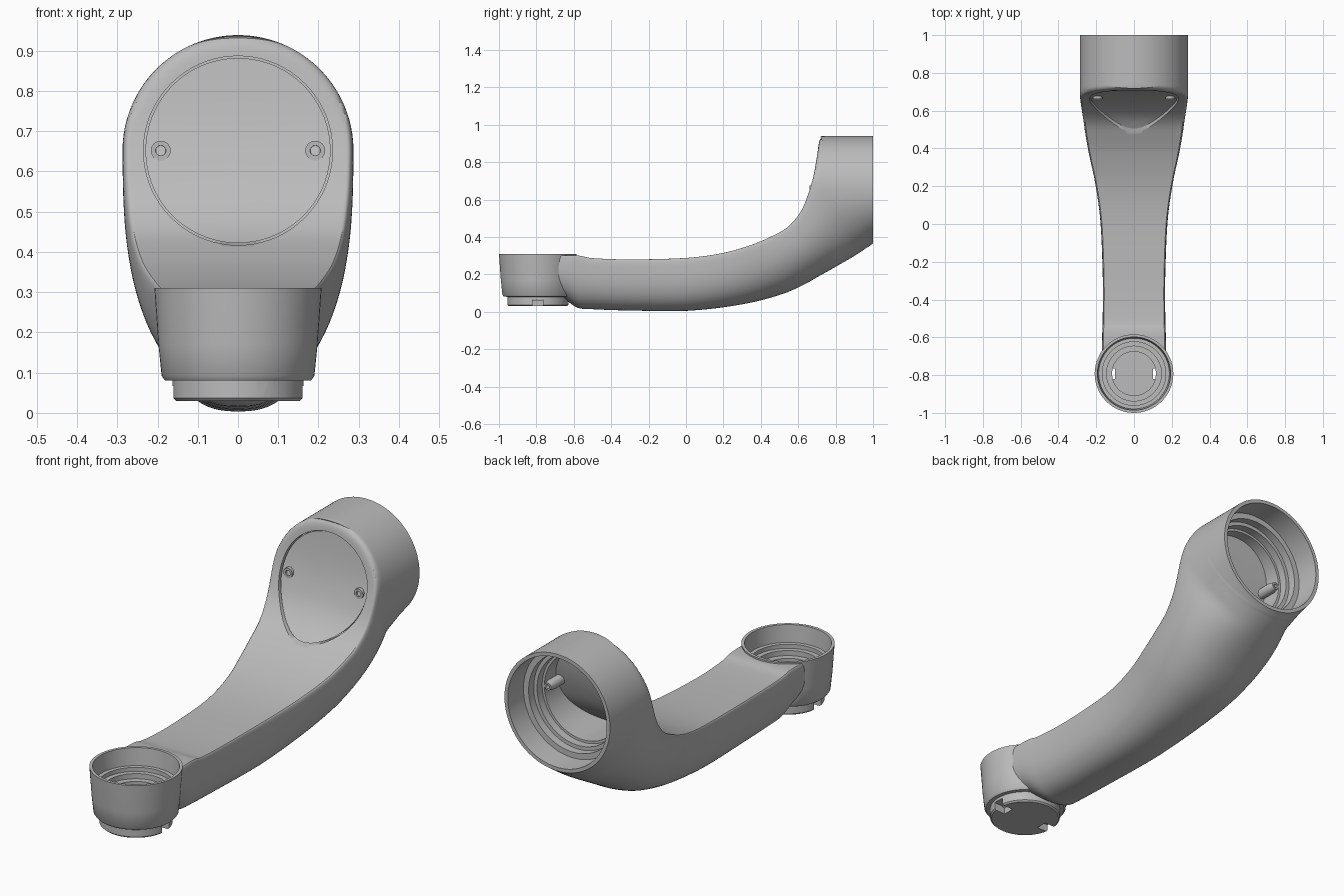
import bpy, bmesh, math

if "Cube" in bpy.data.objects:
    bpy.data.objects.remove(bpy.data.objects["Cube"])

grey = bpy.data.materials.new("satin_grey")
grey.diffuse_color = (0.5, 0.5, 0.5, 1)
grey.use_nodes = True
grey.node_tree.nodes["Principled BSDF"].inputs["Base Color"].default_value = grey.diffuse_color


def loft(name, rings):
    """Skin a list of equal-length point rings and cap both ends."""
    bm = bmesh.new()
    vs = [[bm.verts.new(p) for p in ring] for ring in rings]
    n = len(rings[0])
    for a, b in zip(vs, vs[1:]):
        for i in range(n):
            j = (i + 1) % n
            bm.faces.new((a[i], a[j], b[j], b[i]))
    bm.faces.new(vs[0][::-1])
    bm.faces.new(vs[-1])
    bmesh.ops.recalc_face_normals(bm, faces=bm.faces)
    me = bpy.data.meshes.new(name)
    bm.to_mesh(me)
    bm.free()
    me.materials.append(grey)
    ob = bpy.data.objects.new(name, me)
    bpy.context.collection.objects.link(ob)
    return ob


def lathe(name, profile, centre, axis="z", seg=72):
    """Revolve (radius, height) points about a vertical or y axis."""
    rings = []
    for r, h in profile:
        ring = []
        for i in range(seg):
            a = 2 * math.pi * (i + 0.5) / seg
            u, v = r * math.cos(a), r * math.sin(a)
            if axis == "z":
                ring.append((centre[0] + u, centre[1] + v, h))
            else:
                ring.append((centre[0] + u, h, centre[1] + v))
        rings.append(ring)
    return loft(name, rings)


def boolean(target, tool, op):
    m = target.modifiers.new("cut", "BOOLEAN")
    m.object, m.operation, m.solver = tool, op, "EXACT"
    bpy.context.view_layer.objects.active = target
    bpy.ops.object.modifier_apply(modifier=m.name)
    bpy.data.objects.remove(tool)


def smin(a, b, k):
    h = max(k - abs(a - b), 0) / k
    return min(a, b) - h * h * k / 4


# Arm sections: upper y, upper z, lower y, lower z, half width
KEYS = [(-.79, .300, -.79, .10, .17), (-.66, .302, -.66, .07, .17),
        (-.57, .300, -.58, .022, .168), (-.5, .287, -.5, .014, .166),
        (-.3, .28, -.3, .007, .165), (0, .288, .02, .006, .177),
        (.2, .315, .3, .04, .205), (.35, .358, .5, .09, .238),
        (.45, .40, .62, .14, .257), (.54, .45, .71, .19, .27),
        (.61, .53, .79, .235, .281), (.65, .62, .86, .275, .286),
        (.68, .72, .91, .305, .287), (.70, .83, .945, .328, .287),
        (.71, .90, .965, .342, .287), (.72, .945, .978, .35, .287),
        (.745, .98, .985, .355, .287), (1, 1.02, 1, .365, .287)]
HEAD_Z, HEAD_R, STEPS = .652, .287, 4


def catmull(a, b, c, d, t):
    return .5 * (2 * b + (c - a) * t + (2 * a - 5 * b + 4 * c - d) * t * t
                 + (3 * b - a - 3 * c + d) * t ** 3)


sections = []
for i in range(len(KEYS) - 1):
    k = [KEYS[min(max(i + o, 0), len(KEYS) - 1)] for o in (-1, 0, 1, 2)]
    for s in range(STEPS):
        t = s / STEPS
        if i == len(KEYS) - 2:   # straight run of the round head
            sections.append([b + (c - b) * t for b, c in zip(k[1], k[2])])
        else:
            sections.append([catmull(*q, t) for q in zip(*k)])
sections.append(list(KEYS[-1]))


def arm_ring(yu, zu, yl, zl, w, n=128):
    """Round underside, flat upper face with softened corners."""
    zm = smin(HEAD_Z, zu - .05, .05)
    ring = []
    top = min(zu, HEAD_Z + HEAD_R)
    e = 2 / (2.5 - .5 * min(max(yu, 0), 1))
    for i in range(n):
        a = 2 * math.pi * i / n
        c, s = math.cos(a), math.sin(a)
        if s >= 0:
            x, z = w * c, smin(zm + HEAD_R * s, zu, .04)
        else:
            x = w * math.copysign(abs(c) ** e, c)
            z = zm - (zm - zl) * abs(s) ** e
        ring.append((x, yl + (yu - yl) * (z - zl) / (top - zl), z))
    return ring


def front_y(z):
    """Depth of the concave front face at height z."""
    for a, b in zip(sections, sections[1:]):
        if a[0] > 0 and a[1] <= z <= b[1]:
            return a[0] + (b[0] - a[0]) * (z - a[1]) / (b[1] - a[1])
    return .72


def curved_disc(name, radius, front, back, seg=72):
    """Round plate whose faces follow front(z) and back(z)."""
    radii = [radius * f for f in (.04, .2, .4, .6, .8, .92, 1)]
    rings = []
    for rs, fn in ((radii, front), (radii[::-1], back)):
        for r in rs:
            pts = [(r * math.cos(2 * math.pi * i / seg),
                    HEAD_Z + r * math.sin(2 * math.pi * i / seg)) for i in range(seg)]
            rings.append([(x, fn(z), z) for x, z in pts])
    return loft(name, rings)


# Arm joined with the vertical base cup and its foot
BASE = (0, -.792)
arm = loft("curved_arm", [arm_ring(*s) for s in sections])
boolean(arm, lathe("cup", [(.002, .075), (.182, .081), (.19, .092), (.198, .17),
                           (.208, .31), (.002, .31)], BASE), "UNION")
boolean(arm, lathe("foot", [(.002, .03), (.156, .03), (.163, .037), (.163, .12),
                            (.002, .12)], BASE), "UNION")

# Stepped bore of the base cup
boolean(arm, lathe("base_bore", [(.002, .062), (.116, .062), (.116, .18), (.145, .18),
                                 (.145, .205), (.168, .205), (.168, .225),
                                 (.187, .225), (.197, .35), (.002, .35)], BASE), "DIFFERENCE")

# Notches in the sides of the foot
for side in (-1, 1):
    rect = [(.1, -.028), (.18, -.028), (.18, .028), (.1, .028)]
    boolean(arm, loft("notch", [[(side * x, BASE[1] + y, z) for x, y in rect]
                                for z in (.015, .067)]), "DIFFERENCE")

# Stepped bore of the round head, open through to the front cap
HEAD = (0, HEAD_Z)
boolean(arm, lathe("head_bore", [(.002, 1.05), (.27, 1.05), (.268, .88), (.24, .88),
                                 (.24, .84), (.222, .84), (.222, .80), (.21, .80),
                                 (.21, .46), (.002, .46)], HEAD, "y"), "DIFFERENCE")
boolean(arm, curved_disc("cap_seat", .235, lambda z: .25,
                         lambda z: front_y(z) + .043), "DIFFERENCE")

# Front cap set slightly below the concave face
cap = curved_disc("front_cap", .230, lambda z: front_y(z) + .010,
                  lambda z: front_y(z) + .043)

# Screw bosses through the cap
parts = [arm, cap]
for side, label in ((-1, "left"), (1, "right")):
    x, y = side * .192, front_y(HEAD_Z)
    parts.append(lathe(label + "_screw_boss",
                       [(.001, y + .025), (.012, y + .025), (.013, y), (.025, y),
                        (.025, .77), (.018, .80), (.010, .80), (.010, .78), (.001, .78)],
                       (x, HEAD_Z), "y", 12))

# Smooth shading with crisp edges
bpy.context.view_layer.update()
for ob in parts:
    ob.select_set(True)
bpy.context.view_layer.objects.active = arm
bpy.ops.object.shade_smooth_by_angle(angle=math.radians(32))
